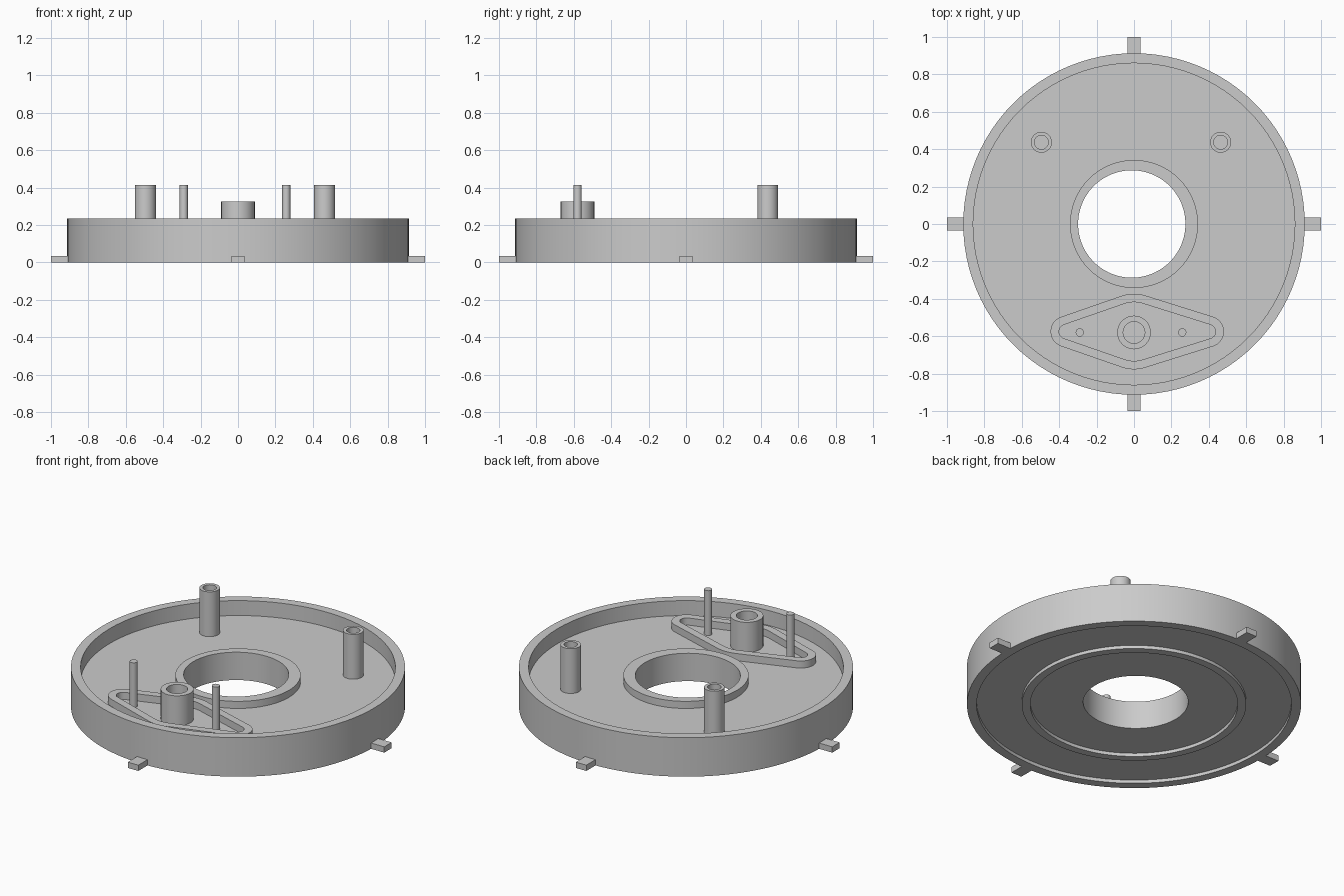
import bpy, bmesh, math
from math import pi, cos, sin

cube = bpy.data.objects.get("Cube")
if cube:
    bpy.data.objects.remove(cube, do_unlink=True)

grey = bpy.data.materials.new("plain grey")
grey.use_nodes = True
colour = (0.6, 0.6, 0.6, 1)
grey.diffuse_color = colour
grey.node_tree.nodes["Principled BSDF"].inputs["Base Color"].default_value = colour

FLOOR, SINK, LIP = 0.145, 0.1, 0.188


def finish(name, bm, location=(0, 0, 0)):
    bmesh.ops.recalc_face_normals(bm, faces=bm.faces)
    mesh = bpy.data.meshes.new(name)
    bm.to_mesh(mesh)
    bm.free()
    mesh.materials.append(grey)
    obj = bpy.data.objects.new(name, mesh)
    obj.location = location
    bpy.context.collection.objects.link(obj)
    bpy.ops.object.select_all(action='DESELECT')
    obj.select_set(True)
    bpy.context.view_layer.objects.active = obj
    bpy.ops.object.shade_smooth_by_angle(angle=math.radians(30))
    return obj


def bridge(bm, loops):
    """Join consecutive vertex loops with quads."""
    for a, b in zip(loops, loops[1:]):
        n = len(a)
        for i in range(n):
            j = (i + 1) % n
            bm.faces.new((a[i], a[j], b[j], b[i]))


def lathe(name, profile, location=(0, 0, 0), segments=32, closed=False, hole_shift=0):
    """Turn an (r, z) profile; open profiles get caps at both ends."""
    bm = bmesh.new()
    loops = []
    for r, z in profile:
        dx = hole_shift if r < 0.3 else 0
        loops.append([bm.verts.new((r * cos(2 * pi * i / segments) + dx,
                                    r * sin(2 * pi * i / segments), z))
                      for i in range(segments)])
    bridge(bm, loops + loops[:1] if closed else loops)
    if not closed:
        bm.faces.new(loops[0])
        bm.faces.new(loops[-1])
    return finish(name, bm, location)


def tube(name, x, y, outer, inner, top):
    lathe(name, [(outer, SINK), (outer, top), (inner, top), (inner, FLOOR)], (x, y, 0))


# Dish: outer wall, recessed floor, hub ring, centre hole and underside ridge
BASE = 0.02
lathe("dish", [
    (0.913, 0), (0.913, 0.235), (0.86, 0.235), (0.86, FLOOR),
    (0.342, FLOOR), (0.342, LIP), (0.287, LIP), (0.287, BASE),
    (0.567, BASE), (0.567, 0), (0.613, 0), (0.613, BASE),
    (0.86, BASE), (0.86, 0)], segments=96, closed=True, hole_shift=-0.012)

# Four locating tabs around the foot
for i, side in enumerate(("left", "back", "right", "front")):
    bm = bmesh.new()
    bmesh.ops.create_cube(bm, size=1)
    bmesh.ops.scale(bm, vec=(0.12, 0.07, 0.035), verts=bm.verts)
    bmesh.ops.translate(bm, vec=(0.94, 0, 0.0175), verts=bm.verts)
    finish(side + "_tab", bm).rotation_euler.z = i * pi / 2

# Hollow screw posts at the back and the boss at the front
tube("right_post", -0.495, 0.437, 0.056, 0.037, 0.415)
tube("left_post", 0.463, 0.437, 0.056, 0.037, 0.415)
tube("front_boss", 0, -0.58, 0.09, 0.058, 0.325)

# Thin solid pins either side of the boss
for name, x in (("right_pin", -0.29), ("left_pin", 0.258)):
    lathe(name, [(0.022, SINK), (0.022, 0.415)], (x, -0.58, 0), 20)


def diamond(inset):
    """Rounded diamond: a large circle tangent to a small one at each end."""
    big, small, left, right = 0.202, 0.083, 0.363, 0.398
    pl = math.acos((big - small) / left)
    pr = math.acos((big - small) / right)
    arcs = [(right, small, -pr, pr), (0, big, pr, pi - pl),
            (-left, small, pi - pl, pi + pl), (0, big, pi + pl, 2 * pi - pr)]
    steps = 14
    return [(cx + (r - inset) * cos(a + (b - a) * k / steps),
             (r - inset) * sin(a + (b - a) * k / steps))
            for cx, r, a, b in arcs for k in range(steps + 1)]


# Raised diamond fence around the boss and pins
bm = bmesh.new()
loops = [[bm.verts.new((x, y, z)) for x, y in diamond(inset)]
         for inset, z in ((0, SINK), (0, LIP), (0.045, LIP), (0.045, SINK))]
bridge(bm, loops + loops[:1])
finish("diamond_fence", bm, (0, -0.575, 0))
